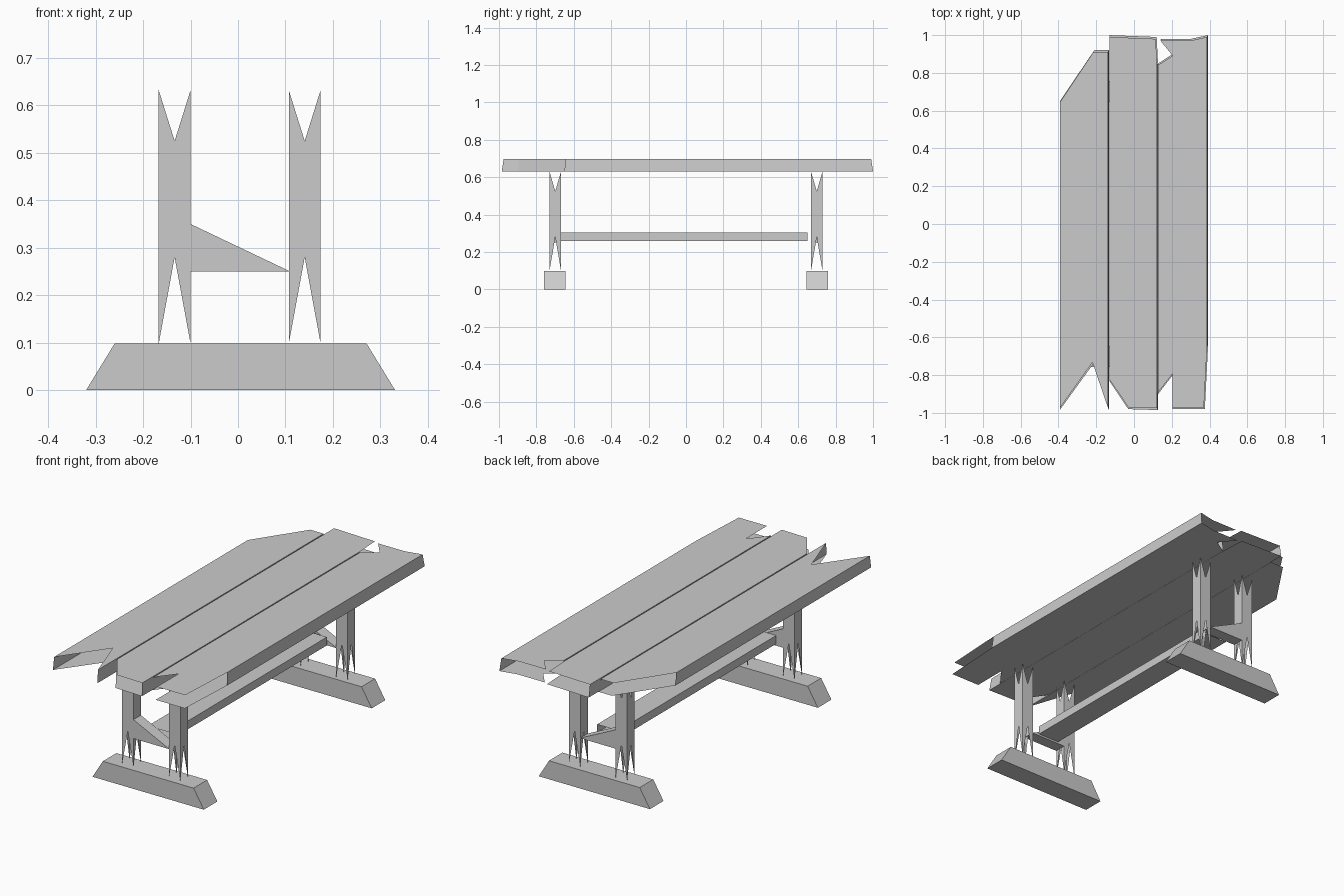
import bpy
import bmesh

if "Cube" in bpy.data.objects:
    bpy.data.objects.remove(bpy.data.objects["Cube"])


def make_object(name, faces):
    """Mesh object from a list of point loops, sharing corners."""
    bm = bmesh.new()
    for loop in faces:
        bm.faces.new([bm.verts.new(p) for p in loop])
    bmesh.ops.remove_doubles(bm, verts=bm.verts, dist=0.0002)
    bmesh.ops.recalc_face_normals(bm, faces=bm.faces)
    mesh = bpy.data.meshes.new(name)
    bm.to_mesh(mesh)
    bm.free()
    obj = bpy.data.objects.new(name, mesh)
    bpy.context.collection.objects.link(obj)
    return obj


def prism(name, lower, upper, min_wall=0.0, caps=True):
    """Join two outlines; walls shorter than min_wall stay open."""
    faces = [lower[::-1], upper] if caps else []
    for i in range(len(lower)):
        j = (i + 1) % len(lower)
        if abs(lower[i][1] - lower[j][1]) >= min_wall:
            faces.append([lower[i], lower[j], upper[j], upper[i]])
    return make_object(name, faces)


def along_y(name, profile, y0, y1, caps=True):
    """Sweep an x-z profile along y."""
    return prism(name, [(x, y0, z) for x, z in profile],
                 [(x, y1, z) for x, z in profile], caps=caps)


def plank(name, outline, slope):
    """Board with broken, open ends and long edges leaning inward."""
    mid = sum(p[0] for p in outline) / len(outline)
    upper = [(x - slope if x > mid else x, y * 0.99, 0.697) for x, y in outline]
    prism(name, [(x, y, 0.632) for x, y in outline], upper, min_wall=1.2)


def notched_leg(name, x, y):
    """Square post whose four panels are split in a V at top and bottom."""
    corners = [(x[0], y[0]), (x[1], y[0]), (x[1], y[1]), (x[0], y[1])]
    faces = []
    for i in range(4):
        a, b = corners[i], corners[(i + 1) % 4]
        m = ((a[0] + b[0]) / 2, (a[1] + b[1]) / 2)
        faces.append([(*a, 0.098), (*m, 0.28), (*b, 0.098),
                      (*b, 0.632), (*m, 0.525), (*a, 0.632)])
    make_object(name, faces)


# Tabletop: three weathered planks with splintered ends
plank("left_plank", [(-0.393, -0.985), (-0.215, -0.74), (-0.132, -0.985),
                     (-0.132, 0.92), (-0.21, 0.92), (-0.393, 0.65)], 0.005)
plank("middle_plank", [(-0.131, -0.83), (-0.03, -0.98), (0.127, -0.985),
                       (0.127, 0.85), (0.12, 0.99), (-0.131, 1.0)], 0.005)
plank("right_plank", [(0.128, -0.9), (0.205, -0.8), (0.205, -0.98),
                      (0.375, -0.98), (0.392, -0.65), (0.392, 1.0),
                      (0.30, 0.98), (0.14, 0.98), (0.205, 0.9), (0.128, 0.85)], 0.005)

# Trestles at both ends
for end, s in (("front", -1), ("back", 1)):
    y_post = sorted((0.668 * s, 0.73 * s))

    # Foot with sloping ends
    along_y(end + "_foot", [(-0.32, 0), (0.331, 0), (0.271, 0.098), (-0.26, 0.098)],
            *sorted((0.645 * s, 0.758 * s)))

    # Pair of split posts
    notched_leg(end + "_left_leg", (-0.167, -0.10), y_post)
    notched_leg(end + "_right_leg", (0.107, 0.174), y_post)

    # Remaining wedge of the crossbar between the posts
    along_y(end + "_crossbar", [(-0.10, 0.25), (0.11, 0.25), (-0.10, 0.35)], *y_post)

# Long stretcher joining the trestles, open at the ends
along_y("stretcher", [(-0.06, 0.26), (0.065, 0.26), (0.065, 0.304), (-0.06, 0.304)],
        -0.668, 0.65, caps=False)
